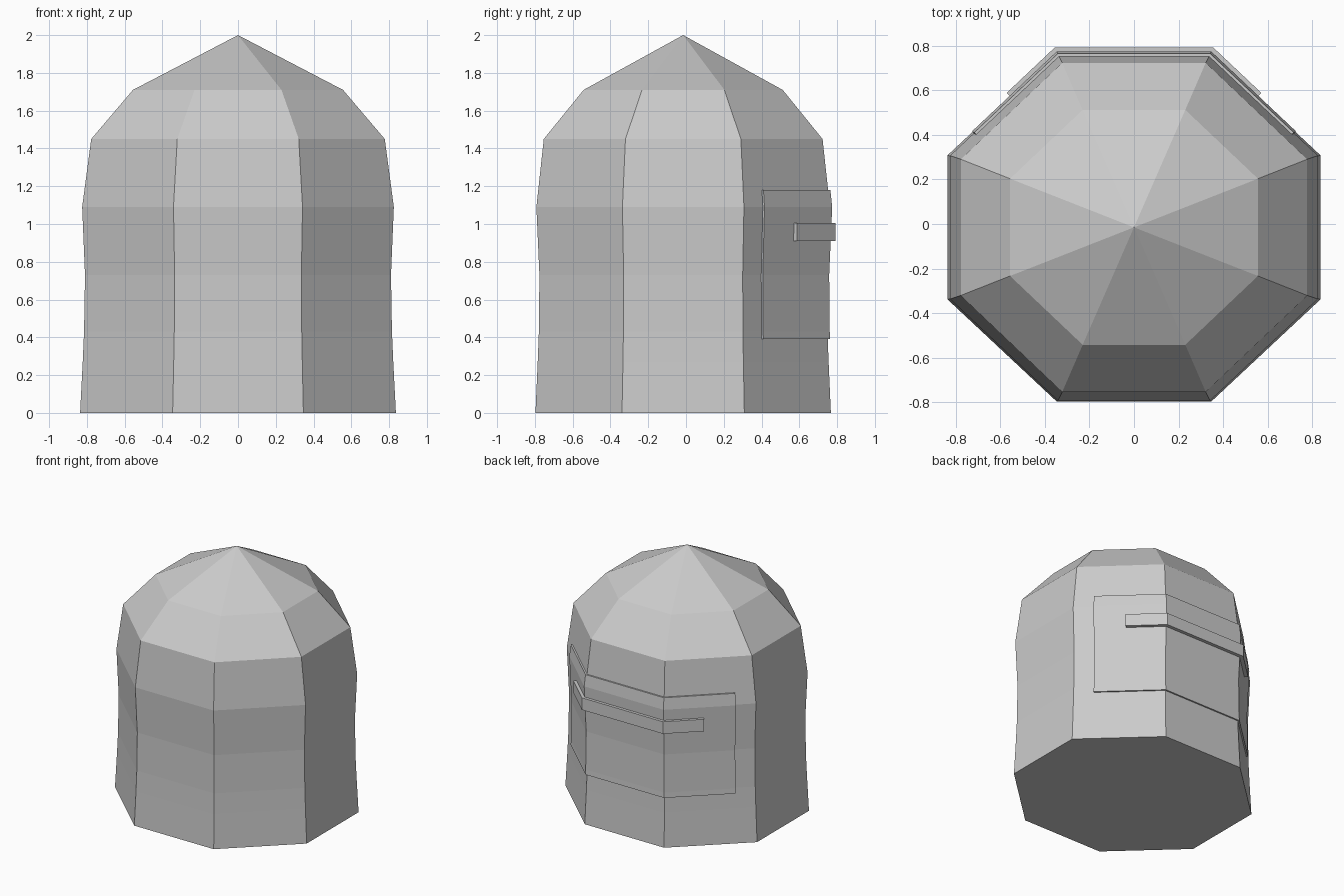
import bpy, bmesh
from mathutils import Vector

if "Cube" in bpy.data.objects:
    bpy.data.objects.remove(bpy.data.objects["Cube"])

CY = -0.015   # body axis sits slightly forward of the origin
T = 0.414     # tan(22.5 deg): octagon corner ratio
# body profile: z, half width in x, half depth in y
PROFILE = [(0, .836, .782), (.27, .822, .770), (.43, .815, .764), (.73, .810, .761),
           (1.09, .825, .777), (1.45, .777, .738), (1.71, .556, .527)]


def half_sizes(z):
    for (z0, x0, y0), (z1, x1, y1) in zip(PROFILE, PROFILE[1:]):
        if z0 <= z <= z1:
            f = (z - z0) / (z1 - z0)
            return x0 + (x1 - x0) * f, y0 + (y1 - y0) * f


def octagon(z, d=0.0):
    """Eight corners, counter-clockwise from the right side, grown by d."""
    hx, hy = half_sizes(z)
    hx, hy = hx + d, hy + d
    q = [(hx, hy * T), (hx * T, hy)]
    pts = q + [(-x, y) for x, y in q[::-1]]
    pts += [(-x, -y) for x, y in pts]
    return [Vector((x, y + CY, z)) for x, y in pts]


def finish(bm, name):
    bmesh.ops.recalc_face_normals(bm, faces=bm.faces)
    me = bpy.data.meshes.new(name)
    bm.to_mesh(me)
    bm.free()
    ob = bpy.data.objects.new(name, me)
    bpy.context.collection.objects.link(ob)
    return ob


def skin(bm, rings):
    for a, b in zip(rings, rings[1:]):
        n = len(a)
        for i in range(n):
            j = (i + 1) % n
            bm.faces.new((a[i], a[j], b[j], b[i]))


# Domed octagonal body with a closed base
bm = bmesh.new()
rings = [[bm.verts.new(p) for p in octagon(z)] for z, _, _ in PROFILE]
skin(bm, rings)
bm.faces.new(rings[0][::-1])
apex = bm.verts.new((0, CY, 2))
for i in range(8):
    bm.faces.new((rings[-1][i], rings[-1][(i + 1) % 8], apex))
finish(bm, "body")


def wrap_path(z, d, reach):
    """Path around the back face, reaching part way along both diagonals."""
    base, grown = octagon(z), octagon(z, d)
    side, corner = base[0], base[1]
    along = side - corner
    normal = Vector((-along.y, along.x, 0)).normalized()
    end = corner + along * reach + normal * d
    mirror = Vector((-end.x, end.y, end.z))
    return [end, grown[1], grown[2], mirror]


def wrapped_slab(name, levels, inner, outer, reach, wall_z=None):
    bm = bmesh.new()
    rings = []
    for z in levels:
        pts = wrap_path(wall_z or z, outer, reach) + wrap_path(wall_z or z, inner, reach)[::-1]
        rings.append([bm.verts.new((p.x, p.y, z)) for p in pts])
    skin(bm, rings)
    # end caps as three quads each
    for r in (rings[0], rings[-1]):
        for i in range(3):
            bm.faces.new((r[i], r[i + 1], r[6 - i], r[7 - i]))
    finish(bm, name)


# Thin panel following the wall, and the raised bar across it
wrapped_slab("back_panel", [.39, .43, .73, 1.09, 1.18], -.005, .012, .78)
wrapped_slab("back_bar", [.91, 1.005], -.005, .037, .43, wall_z=.95)
